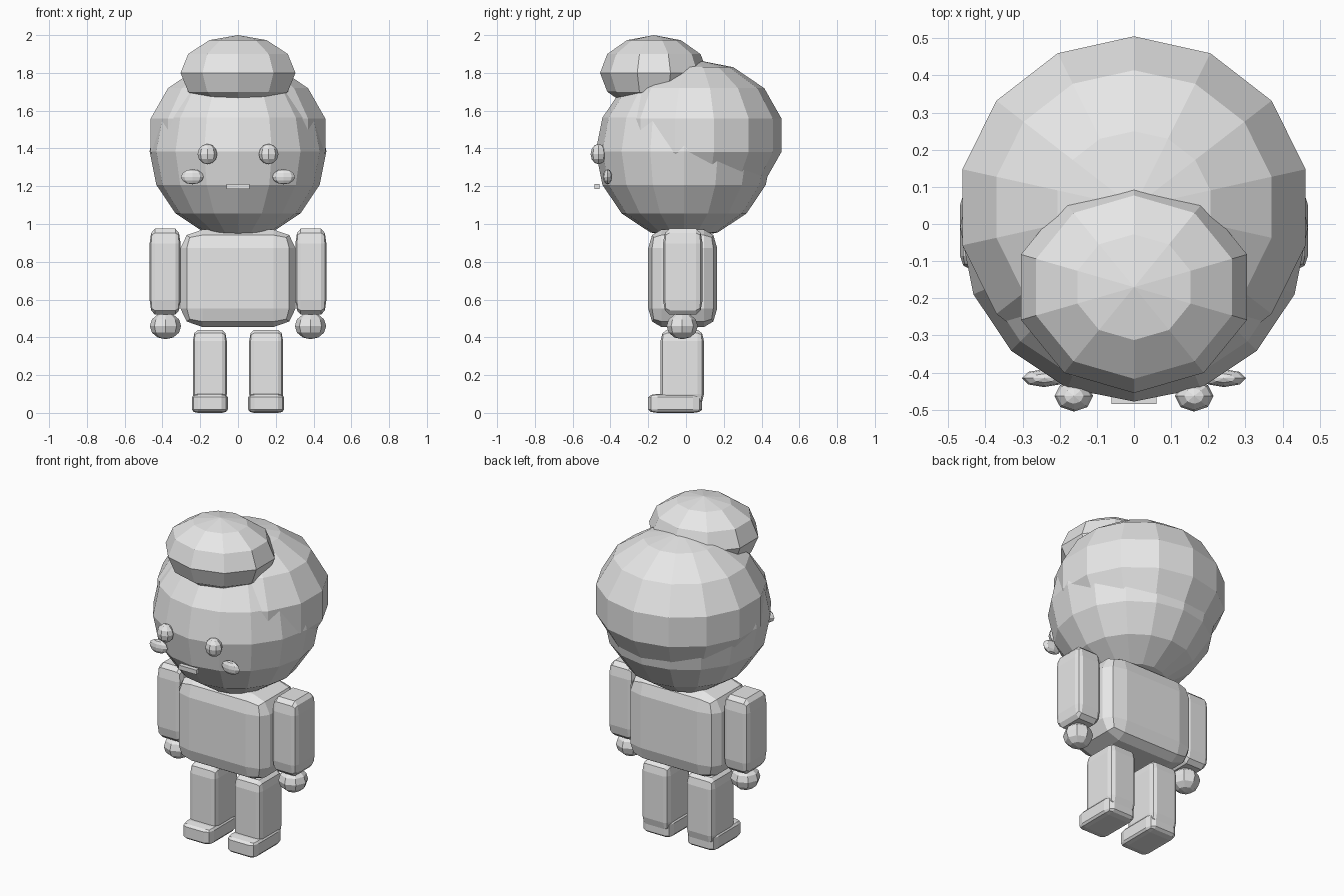
import bpy
import bmesh
import math
from mathutils import Matrix, Vector

old = bpy.data.objects.get("Cube")
if old:
    bpy.data.objects.remove(old, do_unlink=True)

GREY = (0.8, 0.8, 0.8, 1.0)
grey = bpy.data.materials.new("plain_grey")
grey.use_nodes = True
grey.diffuse_color = GREY
grey.node_tree.nodes["Principled BSDF"].inputs["Base Color"].default_value = GREY


def finish(name, bm, center, scale):
    """Scale and place the unit shape, then make it a flat shaded object."""
    bmesh.ops.transform(bm, matrix=Matrix.Diagonal((*scale, 1)), verts=bm.verts)
    bmesh.ops.translate(bm, vec=Vector(center), verts=bm.verts)
    bmesh.ops.recalc_face_normals(bm, faces=bm.faces)
    mesh = bpy.data.meshes.new(name)
    bm.to_mesh(mesh)
    bm.free()
    mesh.materials.append(grey)
    obj = bpy.data.objects.new(name, mesh)
    bpy.context.collection.objects.link(obj)
    return obj


def ball(name, center, radii, segments, rings):
    """Faceted ellipsoid with one column of vertices towards the back."""
    bm = bmesh.new()
    bmesh.ops.create_uvsphere(bm, u_segments=segments, v_segments=rings, radius=1)
    ring_vert = next(v for v in bm.verts if v.co.xy.length > 0.1)
    turn = math.pi / 2 - math.atan2(ring_vert.co.y, ring_vert.co.x)
    bmesh.ops.rotate(bm, verts=bm.verts, matrix=Matrix.Rotation(turn, 3, 'Z'))
    return finish(name, bm, center, radii)


def box(name, low, high, bevel=0.0):
    """Box between two corners, with edges rounded in proportion to its size."""
    low, high = Vector(low), Vector(high)
    bm = bmesh.new()
    bmesh.ops.create_cube(bm, size=1)
    if bevel:
        bmesh.ops.bevel(bm, geom=bm.edges[:], offset=bevel, segments=2,
                        profile=0.5, affect='EDGES')
    return finish(name, bm, (low + high) / 2, high - low)


# Head, hair cap at the back and bun on top
ball("head", (0, -0.01, 1.385), (0.468, 0.468, 0.465), 16, 8)
ball("hair", (0, 0.045, 1.47), (0.486, 0.472, 0.40), 14, 7)
ball("hair_bun", (0, -0.17, 1.80), (0.32, 0.285, 0.20), 10, 6)

# Mouth and torso
box("mouth", (-0.06, -0.485, 1.185), (0.06, -0.458, 1.212))
box("torso", (-0.305, -0.20, 0.455), (0.305, 0.165, 0.97), 0.19)

# Paired parts
for side, s in (("left", 1), ("right", -1)):
    ball(side + "_eye", (s * 0.162, -0.463, 1.37), (0.052, 0.042, 0.054), 8, 6)
    ball(side + "_cheek", (s * 0.242, -0.415, 1.25), (0.06, 0.024, 0.04), 8, 6)
    ball(side + "_hand", (s * 0.384, -0.02, 0.46), (0.083, 0.083, 0.07), 8, 6)
    x = s * 0.386
    box(side + "_arm", (x - 0.082, -0.122, 0.52), (x + 0.082, 0.088, 0.975), 0.17)
    x = s * 0.149
    box(side + "_leg", (x - 0.09, -0.135, 0.04), (x + 0.09, 0.095, 0.44), 0.15)
    box(side + "_foot", (x - 0.095, -0.20, 0.0), (x + 0.095, 0.085, 0.1), 0.17)
